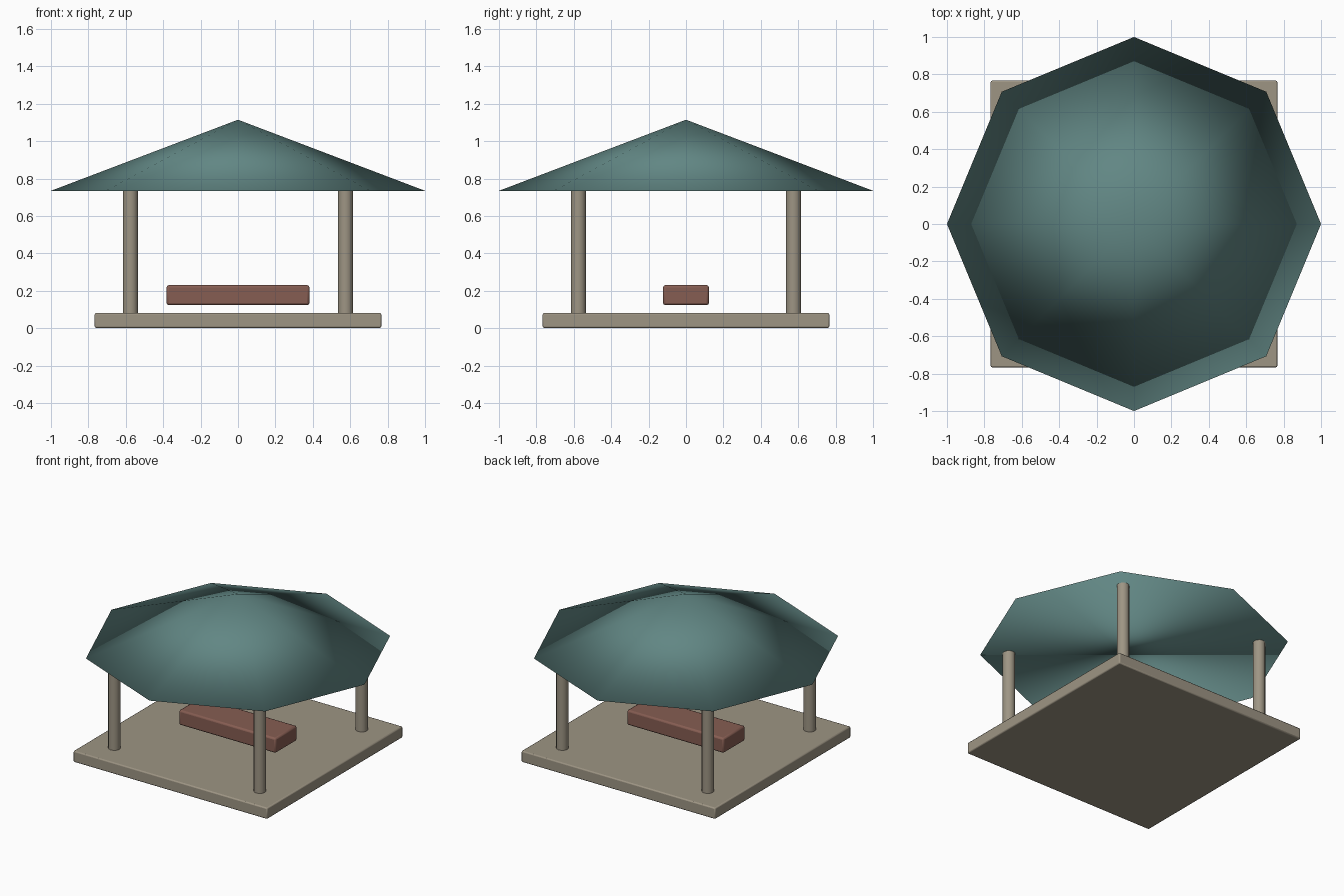
import bpy, math

if "Cube" in bpy.data.objects:
    bpy.data.objects.remove(bpy.data.objects["Cube"])


def material(name, rgb):
    m = bpy.data.materials.new(name)
    m.diffuse_color = (*rgb, 1)
    m.use_nodes = True
    m.node_tree.nodes["Principled BSDF"].inputs["Base Color"].default_value = m.diffuse_color
    return m


STONE = material("stone", (0.34, 0.30, 0.23))
TEAL = material("teal", (0.12, 0.24, 0.23))
RUST = material("rust", (0.24, 0.11, 0.085))


def finish(name, mat, bevel=0):
    ob = bpy.context.object
    ob.name = name
    ob.data.materials.append(mat)
    if bevel:
        mod = ob.modifiers.new("soft_edges", 'BEVEL')
        mod.width = bevel
        mod.segments = 2
    return ob


def box(name, size, z, mat, bevel):
    bpy.ops.mesh.primitive_cube_add(size=1, location=(0, 0, z))
    bpy.context.object.scale = size
    bpy.ops.object.transform_apply(location=False, rotation=False, scale=True)
    finish(name, mat, bevel)
    bpy.ops.object.shade_smooth_by_angle(angle=math.radians(40))


# Floor slab and the bench hovering just above it
box("floor_slab", (1.532, 1.532, 0.08), 0.045, STONE, 0.008)
bpy.data.objects["floor_slab"].location.z = 0.042
box("bench", (0.764, 0.245, 0.107), 0.177, RUST, 0.012)

# Four corner posts, from the slab to the underside of the roof
for side, sx in (("left", -1), ("right", 1)):
    for end, sy in (("front", -1), ("back", 1)):
        bpy.ops.mesh.primitive_cylinder_add(
            vertices=12, radius=0.041, depth=0.68,
            location=(sx * 0.575, sy * 0.575, 0.41))
        finish(f"{end}_{side}_post", STONE)
        bpy.ops.object.shade_smooth_by_angle(angle=math.radians(40))

# Eight-sided roof, smooth shaded right across the rim
bpy.ops.mesh.primitive_cone_add(
    vertices=8, radius1=1, radius2=0, depth=0.38, location=(0, 0, 0.925))
finish("roof", TEAL)
bpy.ops.object.shade_smooth()
